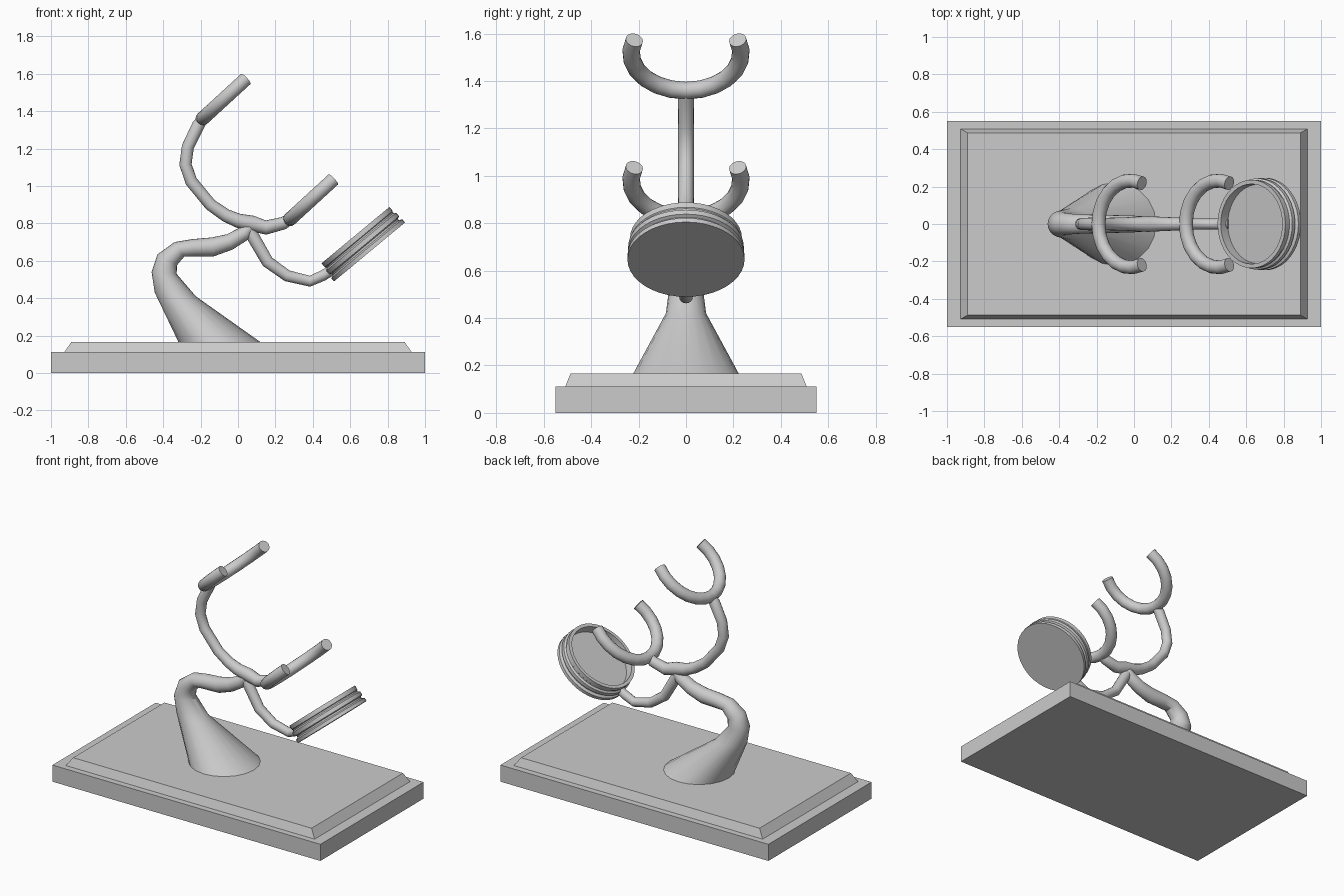
import bpy, math
from mathutils import Vector, Matrix

if "Cube" in bpy.data.objects:
    bpy.data.objects.remove(bpy.data.objects["Cube"])


def make(name, verts, faces, smooth=True):
    me = bpy.data.meshes.new(name)
    me.from_pydata([tuple(v) for v in verts], [], faces)
    ob = bpy.data.objects.new(name, me)
    bpy.context.collection.objects.link(ob)
    if smooth:
        bpy.ops.object.select_all(action='DESELECT')
        ob.select_set(True)
        bpy.context.view_layer.objects.active = ob
        bpy.ops.object.shade_smooth_by_angle(angle=math.radians(40))
    return ob


def loft(name, rings, smooth=True):
    """Skin a list of equal-sized rings and cap both ends."""
    n = len(rings[0])
    verts = [v for r in rings for v in r]
    faces = [(k * n + i, k * n + (i + 1) % n, (k + 1) * n + (i + 1) % n, (k + 1) * n + i)
             for k in range(len(rings) - 1) for i in range(n)]
    faces.append(tuple(reversed(range(n))))
    faces.append(tuple(range((len(rings) - 1) * n, len(rings) * n)))
    return make(name, verts, faces, smooth)


def ellipse(c, a, b, n=16):
    return [c + a * math.cos(2 * math.pi * i / n) + b * math.sin(2 * math.pi * i / n)
            for i in range(n)]


def tube(name, pts, radii, normal):
    """Round tube along a path lying in the plane with the given normal."""
    rings = []
    for i, p in enumerate(pts):
        t = (pts[min(i + 1, len(pts) - 1)] - pts[max(i - 1, 0)]).normalized()
        side = normal.cross(t).normalized()
        rings.append(ellipse(p, side * radii[i], normal * radii[i]))
    return loft(name, rings)


def rect(x, y, z):
    return [Vector(v) for v in ((-x, -y, z), (x, -y, z), (x, y, z), (-x, y, z))]


Y = Vector((0, 1, 0))

# Stepped base
loft("base_slab", [rect(1, .55, 0), rect(1, .55, .112)], False)
loft("base_bevelled_top", [rect(.93, .51, .11), rect(.89, .487, .167)], False)

# Flared trunk: left x, z, right x, z, half depth
trunk = [(-.315, .155, .135, .155, .228), (-.325, .18, .10, .18, .215),
         (-.445, .43, -.225, .41, .085), (-.462, .54, -.328, .53, .07),
         (-.43, .635, -.326, .577, .06), (-.34, .70, -.288, .622, .053),
         (-.245, .716, -.235, .622, .05), (-.14, .725, -.13, .624, .048),
         (-.06, .742, -.03, .66, .046), (.005, .775, .065, .72, .043),
         (.045, .80, .085, .76, .035)]
rings = []
for xl, zl, xr, zr, h in trunk:
    l, r = Vector((xl, 0, zl)), Vector((xr, 0, zr))
    rings.append(ellipse((l + r) / 2, (r - l) / 2, Y * h, 20))
loft("trunk", rings)


# Branches: x, z, radius
def branch(name, data):
    tube(name, [Vector((x, 0, z)) for x, z, r in data], [d[2] for d in data], Y)


branch("cradle_branch", [
    (-.19, 1.355, .028), (-.212, 1.325, .034), (-.268, 1.21, .033), (-.281, 1.115, .033),
    (-.25, 1.025, .033), (-.147, .90, .033), (-.065, .843, .035), (0, .815, .038),
    (.075, .80, .042), (.15, .778, .038), (.245, .802, .034), (.285, .83, .03)])
branch("dish_branch", [
    (.045, .785, .03), (.08, .73, .034), (.158, .595, .033), (.263, .52, .031),
    (.385, .491, .029), (.455, .522, .029), (.51, .555, .027)])

# Two tilted C-shaped cradles
a = math.radians(42.5)
u = Vector((math.cos(a), 0, math.sin(a)))
w = Vector((-math.sin(a), 0, math.cos(a)))
for name, foot in (("upper_cradle", Vector((-.19, 0, 1.36))),
                   ("lower_cradle", Vector((.277, 0, .822)))):
    pts = []
    for i in range(15):
        t = math.radians(-110 + 220 * i / 14)
        pts.append(foot + Y * .232 * math.sin(t) + u * .235 * (1 - math.cos(t)))
    tube(name, pts, [.037] * 15, w)

# Ribbed shallow dish: radius, height
profile = [(.247, 0), (.247, .022), (.230, .030), (.230, .040), (.244, .046), (.244, .070),
           (.232, .078), (.232, .086), (.236, .090), (.236, .117), (.214, .117), (.212, .06)]
d = math.radians(39.7)
dish = loft("ribbed_dish", [ellipse(Vector((0, 0, h)), Vector((r, 0, 0)), Y * r, 40)
                            for r, h in profile])
dish.matrix_world = Matrix.Translation((.703, 0, .6475)) @ Matrix.Rotation(-d, 4, 'Y')

# Consistent outward normals
import bmesh
for ob in bpy.data.objects:
    bm = bmesh.new()
    bm.from_mesh(ob.data)
    bmesh.ops.recalc_face_normals(bm, faces=bm.faces)
    bm.to_mesh(ob.data)
    bm.free()
